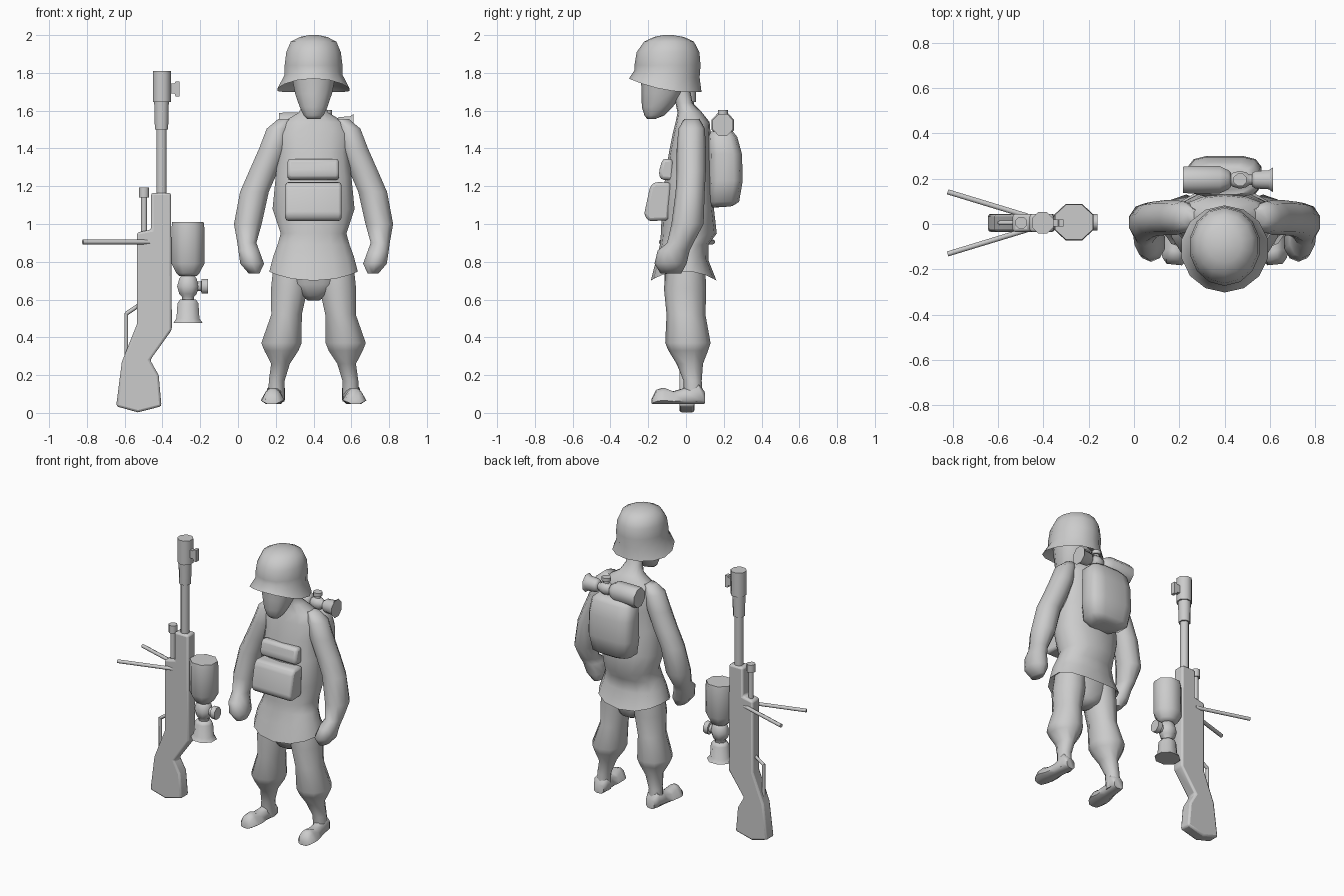
import bpy, bmesh, math
from mathutils import Vector, Matrix

grey = bpy.data.materials.new("plain grey")
grey.diffuse_color = (0.6, 0.6, 0.6, 1)
CX = 0.4  # figure centre line


def finish(name, bm, matrix=None):
    if matrix:
        bm.transform(matrix)
    bmesh.ops.recalc_face_normals(bm, faces=bm.faces)
    me = bpy.data.meshes.new(name)
    bm.to_mesh(me)
    bm.free()
    me.materials.append(grey)
    ob = bpy.data.objects.new(name, me)
    bpy.context.collection.objects.link(ob)
    return ob


def loft(name, rows, n=8, square=1.0, matrix=None):
    """Rows: x, y, z, half width, half depth, optional sag and forward tilt."""
    bm = bmesh.new()
    rings = []
    for x, y, z, a, b, *extra in rows:
        sag, tilt = (list(extra) + [0, 0])[:2]
        ring = []
        for i in range(n):
            t = 2 * math.pi * (i + 0.5) / n
            c, s = math.cos(t), math.sin(t)
            px = math.copysign(abs(c) ** square, c)
            py = math.copysign(abs(s) ** square, s)
            ring.append(bm.verts.new((x + a * px, y + b * py, z - sag * s * s - tilt * s)))
        rings.append(ring)
    for r0, r1 in zip(rings, rings[1:]):
        for i in range(n):
            j = (i + 1) % n
            bm.faces.new((r0[i], r0[j], r1[j], r1[i]))
    bm.faces.new(rings[0])
    bm.faces.new(rings[-1])
    return finish(name, bm, matrix)


def tube(name, p, q, r0, r1=None, n=8):
    p, q = Vector(p), Vector(q)
    d = q - p
    m = Matrix.Translation(p) @ d.to_track_quat('Z', 'Y').to_matrix().to_4x4()
    r1 = r1 or r0
    return loft(name, [(0, 0, 0, r0, r0), (0, 0, d.length, r1, r1)], n, 1, m)


def prism(name, pts, axis, lo, hi, bevel):
    """Outline in x-z (axis y) or y-z (axis x), extruded from lo to hi."""
    bm = bmesh.new()
    def put(u, z, w):
        return bm.verts.new((u, w, z) if axis == 'y' else (w, u, z))
    a = [put(u, z, lo) for u, z in pts]
    b = [put(u, z, hi) for u, z in pts]
    bm.faces.new(a)
    bm.faces.new(b)
    for i in range(len(pts)):
        j = (i + 1) % len(pts)
        bm.faces.new((a[i], a[j], b[j], b[i]))
    ob = finish(name, bm)
    if bevel:
        mod = ob.modifiers.new("soft edges", 'BEVEL')
        mod.width = bevel
        mod.segments = 2
    return ob


# Coat with pinched waist, flared hem, chest, shoulders and neck
loft("coat", [
    (CX, -.02, .8, .16, .11), (CX, -.0125, .75, .24, .174, .05),
    (CX, -.02, .83, .218, .138, .02), (CX, -.01, .89, .195, .128),
    (CX, .015, .95, .178, .148), (CX, .01, 1.08, .222, .138),
    (CX, .015, 1.25, .205, .125), (CX, .02, 1.38, .19, .11),
    (CX, .03, 1.48, .2, .1), (CX, .035, 1.54, .165, .09),
    (CX, .02, 1.59, .08, .065), (CX, -.01, 1.64, .055, .045),
    (CX, -.03, 1.72, .055, .05)], 14, .9)

# Face
loft("head", [
    (CX, -.185, 1.555, .035, .02), (CX, -.167, 1.575, .055, .053),
    (CX, -.152, 1.62, .077, .082), (CX, -.125, 1.69, .102, .11),
    (CX, -.11, 1.80, .125, .13)], 10, .9)

# Helmet with brim dipping at the sides and back
loft("helmet", [
    (CX, -.11, 1.76, .14, .145, -.02, .03), (CX, -.11, 1.71, .195, .192, -.025, .035),
    (CX, -.1, 1.785, .157, .172, -.01, .02), (CX, -.098, 1.84, .157, .175),
    (CX, -.095, 1.91, .148, .166), (CX, -.09, 1.965, .124, .132),
    (CX, -.09, 1.99, .075, .08), (CX, -.095, 2.0, .025, .025)], 14)

# Trouser seat, arched between the legs
loft("trouser_seat", [
    (CX, 0, .595, .03, .04), (CX, 0, .62, .075, .085),
    (CX, -.01, .68, .16, .105), (CX, -.01, .83, .2, .115)], 12, .9)

for side, s in (("right", -1), ("left", 1)):
    X = lambda d: CX + s * d
    # Arm from shoulder to fist
    loft(side + "_arm", [
        (X(.15), .03, 1.555, .04, .04), (X(.185), .03, 1.505, .066, .07),
        (X(.215), .028, 1.4, .077, .077), (X(.265), .028, 1.28, .08, .077),
        (X(.313), .022, 1.17, .08, .077), (X(.348), .008, 1.0, .077, .085),
        (X(.353), -.03, .9, .053, .07), (X(.343), -.065, .86, .058, .085),
        (X(.325), -.082, .79, .066, .085), (X(.315), -.08, .738, .03, .055)], 10)
    # Trouser leg gathered below the knee, then ankle
    loft(side + "_leg", [
        (X(.115), 0, .8, .1, .1), (X(.128), -.005, .66, .102, .112),
        (X(.143), 0, .52, .085, .103), (X(.17), .01, .37, .112, .12),
        (X(.17), .012, .33, .095, .105), (X(.175), .02, .26, .052, .07),
        (X(.195), .035, .17, .044, .048), (X(.197), .04, .06, .045, .052)], 10)
    # Boot, built heel to toe along -y, turned outward, ridged over the toe
    m = (Matrix.Translation((X(.2), .045, 0)) @ Matrix.Rotation(s * .1, 4, 'Z')
         @ Matrix.Rotation(math.pi / 2, 4, 'X'))
    boot = loft(side + "_boot", [
        (0, .08, -.052, .035, .035), (0, .1, -.02, .05, .055),
        (0, .088, .06, .05, .043), (0, .08, .115, .058, .035),
        (0, .09, .165, .067, .045), (0, .085, .2, .058, .04),
        (0, .062, .225, .035, .017)], 8, .65, m)
    for v in boot.data.vertices:
        if v.co.y < 0 and v.co.z > .075:
            mid = X(.2 - .1 * (v.co.y - .045))
            v.co.x = mid + (v.co.x - mid) * max(.4, 1 - (v.co.z - .075) * 11)

# Chest pouches
prism("upper_pouch", [(-.06, 1.23), (-.135, 1.235), (-.145, 1.27), (-.125, 1.345),
                      (-.07, 1.345)], 'x', .262, .535, .018)
prism("lower_pouch", [(-.09, 1.02), (-.2, 1.015), (-.222, 1.05), (-.19, 1.2),
                      (-.165, 1.222), (-.08, 1.22)], 'x', .25, .548, .018)

# Backpack: rounded bag with a wedge-shaped bottom
loft("backpack", [
    (CX, .185, 1.09, .08, .062, 0, -.005), (CX, .2, 1.118, .145, .083),
    (CX, .21, 1.23, .165, .092), (CX, .208, 1.37, .162, .09),
    (CX, .195, 1.46, .152, .078), (CX, .19, 1.49, .12, .06)], 12, .55)


def scope(prefix, m):
    """Sighting tube: wide front, ball joint with one knob, flared eyepiece."""
    def part(name, rows, mat):
        loft(prefix + name, [(0, 0, z, r, r * .93) for z, r in rows], 8, 1, mat)
    part("_scope_tube", [(.055, .05), (.07, .066), (.12, .094), (.31, .094), (.34, .09)], m)
    part("_scope_joint", [(-.08, .035), (-.055, .035), (-.04, .05), (0, .062),
                          (.04, .05), (.06, .035)], m)
    part("_scope_eyepiece", [(-.195, .085), (-.17, .066), (-.09, .06), (-.07, .045)], m)
    part("_scope_knob", [(.03, .028), (.07, .028), (.072, .042), (.105, .042)],
         m @ Matrix.Rotation(math.pi / 2, 4, 'Y'))


scope("rifle", Matrix.Translation((-.265, .008, .67)))
scope("pack", Matrix.Translation((.468, .195, 1.525))
      @ Matrix.Rotation(-math.pi / 2, 4, 'Y') @ Matrix.Scale(.74, 4))

# Rifle body and stock in one outline
prism("rifle_stock", [
    (-.46, 1.165), (-.355, 1.165), (-.35, .44), (-.465, .28), (-.42, .2), (-.405, .035),
    (-.53, .003), (-.645, .035), (-.615, .27), (-.535, .47), (-.535, .955), (-.46, .97)],
    'y', -.035, .045, .012)

# Barrel, muzzle and front sight
tube("barrel", (-.405, .005, 1.12), (-.405, .005, 1.55), .029)
tube("muzzle_collar", (-.405, .005, 1.5), (-.405, .005, 1.65), .038, .042)
tube("muzzle", (-.403, .005, 1.645), (-.403, .005, 1.81), .051)
prism("front_sight", [(-.37, 1.69), (-.335, 1.69), (-.33, 1.675), (-.31, 1.675),
                      (-.31, 1.755), (-.33, 1.755), (-.335, 1.745), (-.37, 1.745)],
      'y', -.01, .02, 0)

# Post under the fore-end, bipod legs and trigger guard
tube("fore_post", (-.497, .005, .93), (-.497, .005, 1.15), .017)
tube("fore_post_cap", (-.497, .005, 1.14), (-.497, .005, 1.193), .028)
for label, s in (("near", -1), ("far", 1)):
    tube(label + "_bipod_leg", (-.47, .005 + s * .03, .905),
         (-.822, .005 + s * .137, .905), .013, n=6)
tube("trigger_guard_bar", (-.592, .005, .28), (-.592, .005, .53), .011, n=6)
tube("trigger_guard_arm", (-.592, .005, .525), (-.525, .005, .57), .011, n=6)

# Smooth shading with sharp edges kept
bpy.ops.object.select_all(action='SELECT')
bpy.context.view_layer.objects.active = bpy.data.objects["coat"]
bpy.ops.object.shade_smooth_by_angle(angle=math.radians(62))
